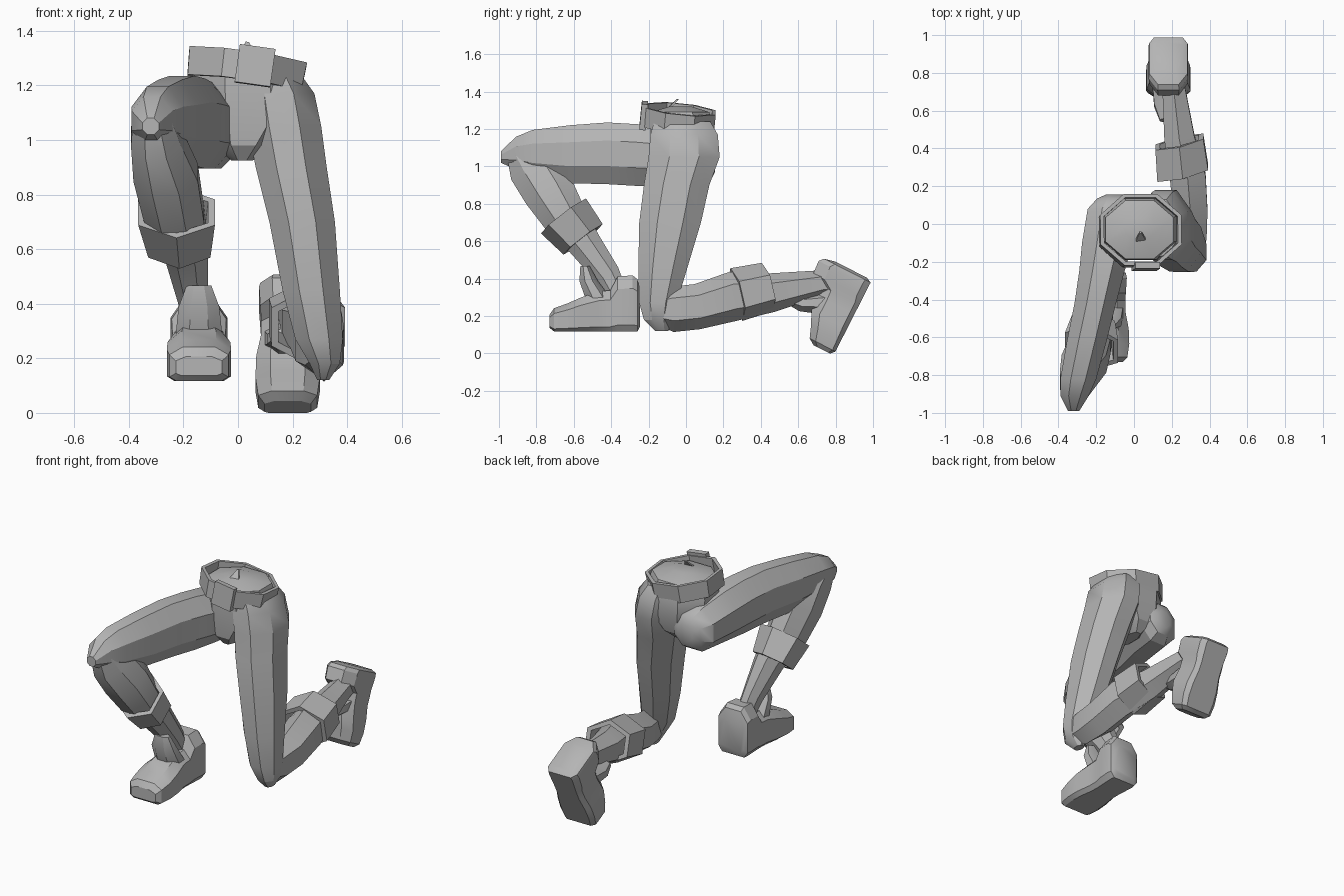
import bpy, bmesh, math
from mathutils import Vector

cube = bpy.data.objects.get("Cube")
if cube:
    bpy.data.objects.remove(cube, do_unlink=True)

grey = bpy.data.materials.new("plain grey")
grey.use_nodes = True
colour = (0.46, 0.46, 0.46, 1)
grey.diffuse_color = colour
grey.node_tree.nodes["Principled BSDF"].inputs["Base Color"].default_value = colour


def finish(name, bm):
    bmesh.ops.recalc_face_normals(bm, faces=bm.faces)
    mesh = bpy.data.meshes.new(name)
    bm.to_mesh(mesh)
    bm.free()
    mesh.materials.append(grey)
    ob = bpy.data.objects.new(name, mesh)
    bpy.context.collection.objects.link(ob)
    bpy.ops.object.select_all(action='DESELECT')
    ob.select_set(True)
    bpy.context.view_layer.objects.active = ob
    bpy.ops.object.shade_smooth_by_angle(angle=math.radians(30))
    return ob


def loft(name, rings, tilt, sides=8, top=1.0, base=1.0, yaw=0, tube=False):
    """Rings are (x, y, z, half width, half depth). Tilt turns the depth axis from y to z,
    yaw turns the width axis. Low top or base values square off that half of the rings."""
    bm = bmesh.new()
    tilt, yaw = math.radians(tilt), math.radians(yaw)
    depth = Vector((0, math.cos(tilt), math.sin(tilt)))
    width = Vector((math.cos(yaw), math.sin(yaw), 0))
    grow = math.cos(math.pi / sides)
    loops = []
    for x, y, z, w, d in rings:
        loop = []
        for i in range(sides):
            a = math.tau * (i + 0.5) / sides
            power = top if math.sin(a) > 0 else base
            u, v = [math.copysign(abs(c / grow) ** power, c) for c in (math.cos(a), math.sin(a))]
            loop.append(bm.verts.new(Vector((x, y, z)) + width * w * u + depth * d * v))
        loops.append(loop)
    pairs = list(zip(loops, loops[1:]))
    if tube:
        pairs.append((loops[-1], loops[0]))
    else:
        bm.faces.new(loops[0])
        bm.faces.new(loops[-1])
    for a, b in pairs:
        for i in range(sides):
            j = (i + 1) % sides
            bm.faces.new((a[i], a[j], b[j], b[i]))
    return finish(name, bm)


def cuff(name, start, end, tilt, yaw, wall=0.025):
    """Open six-sided sleeve between two rings."""
    inner = [r[:3] + (r[3] - wall, r[4] - wall) for r in (end, start)]
    loft(name, [start, end] + inner, tilt, 6, yaw=yaw, tube=True)


# Hips
loft("pelvis", [(.03, -.03, 1.32, .07, .06), (.03, -.03, 1.29, .18, .155),
                (.035, -.02, 1.2, .2, .17), (.04, -.02, 1.08, .2, .17),
                (.02, -.03, .98, .11, .15), (.015, -.04, .925, .04, .1)], 0)

# Belt, buckle and loose tip lean together
belt = loft("belt", [(0, 0, -.055, .21, .19), (0, 0, .05, .217, .19),
                     (0, 0, .05, .197, .17), (0, 0, -.055, .192, .17)], 0, tube=True)
buckle = loft("belt_buckle", [(.03, -.192, -.07, .066, .017), (.03, -.192, .07, .066, .017)],
              0, 4)
tip = loft("belt_tip", [(0, -.06, .05, .03, .006), (-.01, -.02, .1, .006, .005)], 0, 4)
for ob in (belt, buckle, tip):
    ob.location = (.03, -.035, 1.257)
    ob.rotation_euler = (-.1, .14, 0)

# Left leg, kneeling
loft("left_thigh", [(.13, -.02, 1.24, .1, .15), (.15, -.01, 1.17, .13, .18),
                    (.17, -.01, 1.05, .135, .19), (.195, -.05, .9, .13, .175),
                    (.235, -.085, .7, .12, .165), (.268, -.125, .45, .105, .13),
                    (.297, -.15, .27, .087, .1), (.318, -.15, .18, .055, .075),
                    (.312, -.13, .12, .022, .035)], 0)
loft("left_shin", [(.318, -.2, .23, .045, .055), (.315, -.08, .235, .07, .105),
                   (.3, .06, .25, .09, .105), (.285, .25, .305, .095, .115),
                   (.24, .46, .325, .08, .09), (.21, .72, .375, .06, .06),
                   (.19, .84, .38, .06, .06)], 97, 6, yaw=8)
cuff("left_shin_cuff", (.258, .27, .315, .138, .125), (.24, .435, .355, .13, .115), 103, 13)

# Right leg, knee raised forward
loft("right_thigh", [(-.1, .155, 1.02, .05, .05), (-.105, .135, 1.025, .09, .095),
                     (-.115, .08, 1.03, .13, .135),
                     (-.14, -.1, 1.05, .135, .155), (-.17, -.25, 1.06, .12, .165),
                     (-.205, -.42, 1.07, .11, .165), (-.25, -.62, 1.065, .105, .155),
                     (-.295, -.82, 1.07, .095, .125), (-.315, -.91, 1.07, .075, .088),
                     (-.32, -.99, 1.05, .03, .03)], 90)
loft("right_shin", [(-.315, -.89, 1.09, .07, .08), (-.3, -.82, 1.01, .092, .14),
                    (-.265, -.74, .88, .118, .14), (-.235, -.65, .73, .11, .12),
                    (-.19, -.545, .59, .08, .09), (-.165, -.42, .42, .055, .07),
                    (-.15, -.38, .34, .05, .06)], 35)
cuff("right_shin_cuff", (-.225, -.655, .735, .142, .132), (-.215, -.55, .61, .115, .115), 38, -8)

# Shoes: toe towards -y, sole on the local ground, origin at the heel.
# The kneeling foot is a little shorter with a fuller toe.
for side, place, pitch, length, full in (("left", (.182, .985, .375), 63, .93, .03),
                                         ("right", (-.143, -.265, .117), 0, 1, 0)):
    profile = [(-.465, .02, .09, .085), (-.44, 0, .125, .108), (-.37, 0, .15, .118),
               (-.29, 0, .185, .115), (-.2, 0, .215, .098), (-.14, 0, .22, .097),
               (-.1, 0, .295, .1), (-.02, 0, .3, .105), (.005, 0, .28, .1),
               (.02, .03, .22, .08)]
    rings = []
    for y, low, high, w in profile:
        high += full if y < -.25 else 0
        rings.append((0, y * length, (low + high) / 2, w, (high - low) / 2))
    shoe = loft(side + "_shoe", rings, 90, top=.7, base=.3)
    tongue = loft(side + "_shoe_tongue", [(0, -.2, .17, .085, .07), (0, -.255, .27, .075, .05),
                                          (0, -.275, .35, .045, .025)], 0)
    for ob in (shoe, tongue):
        ob.location = place
        ob.rotation_euler.x = math.radians(pitch)
